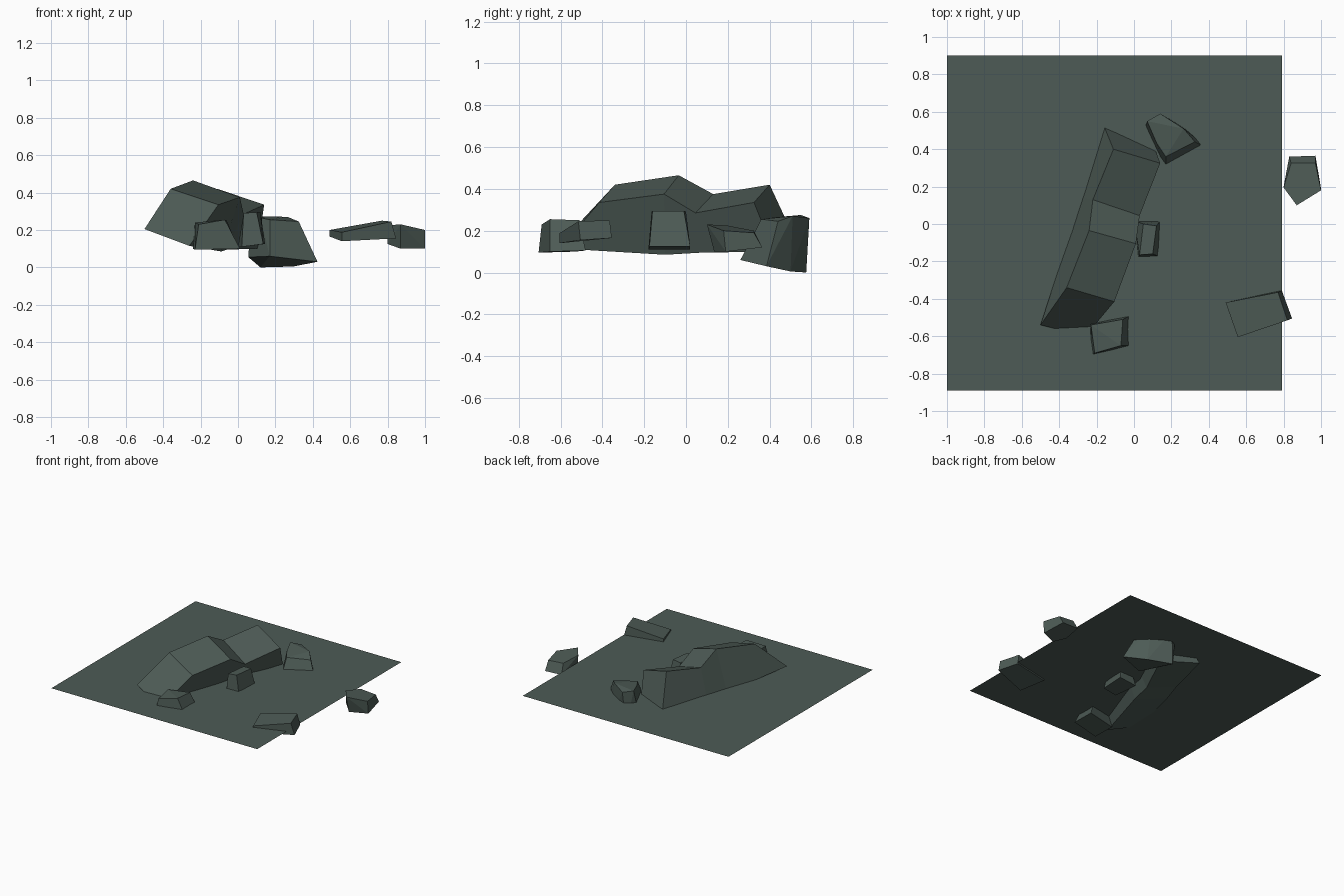
import bpy, bmesh

# one flat stone colour
stone = bpy.data.materials.new("dark_stone")
stone.diffuse_color = (0.075, 0.105, 0.092, 1)


def finish(name, bm):
    bmesh.ops.recalc_face_normals(bm, faces=bm.faces)
    me = bpy.data.meshes.new(name)
    bm.to_mesh(me)
    bm.free()
    me.materials.append(stone)
    ob = bpy.data.objects.new(name, me)
    bpy.context.collection.objects.link(ob)
    return ob


def hull_rock(name, pts):
    """Faceted stone: convex hull of its corners, coplanar triangles merged."""
    bm = bmesh.new()
    vs = [bm.verts.new(p) for p in pts]
    bmesh.ops.convex_hull(bm, input=vs)
    bmesh.ops.dissolve_limit(bm, angle_limit=0.14, verts=bm.verts, edges=bm.edges)
    finish(name, bm)


# ground sheet, slicing through the rocks
bm = bmesh.new()
bm.faces.new([bm.verts.new((x, y, 0.177)) for x, y in
              ((-1, -0.89), (0.79, -0.89), (0.79, 0.90), (-1, 0.90))])
finish("ground_sheet", bm)

# large ridge rock: four-sided rings (left bottom, left top, right top, right bottom)
rings = [
    [(-.50, -.54, .205), (-.36, -.34, .42), (-.105, -.415, .335), (-.26, -.60, .115)],
    [(-.335, -.03, .15), (-.24, -.035, .465), (.01, -.105, .375), (-.09, -.10, .085)],
    [(-.28, .14, .15), (-.22, .13, .375), (.03, .045, .285), (-.06, .07, .095)],
    [(-.165, .535, .13), (-.11, .40, .42), (.14, .325, .335), (.105, .42, .10)],
]
bm = bmesh.new()
loops = [[bm.verts.new(p) for p in r] for r in rings]
for a, b in zip(loops, loops[1:]):
    for i in range(4):
        j = (i + 1) % 4
        bm.faces.new((a[i], a[j], b[j], b[i]))
bm.faces.new(loops[0])
bm.faces.new(loops[-1])
finish("ridge_rock", bm)

# small scattered stones
hull_rock("front_stone", [
    (-.21, -.69, .23), (-.07, -.65, .255), (-.06, -.51, .25), (-.23, -.54, .24),
    (-.23, -.705, .095), (.01, -.65, .10), (0, -.48, .105), (-.24, -.53, .10)])
hull_rock("middle_stone", [
    (.03, -.165, .29), (.10, -.16, .295), (.12, -.01, .295), (.05, 0, .29),
    (.02, -.18, .11), (.135, -.175, .125), (.145, .02, .125), (0, .02, .11)])
hull_rock("back_stone", [
    (.12, .435, .265), (.07, .55, .275), (.14, .59, .26), (.265, .51, .27),
    (.325, .44, .245), (.17, .36, .255), (.425, .385, .03), (.295, .50, .005),
    (.12, .575, 0), (.055, .50, .055), (.17, .26, .06)])
hull_rock("outer_stone", [
    (.87, .10, .23), (.80, .195, .225), (.84, .325, .20), (.97, .325, .19), (1, .18, .20),
    (.87, .135, .10), (.80, .20, .125), (.83, .36, .125), (.97, .365, .12), (1, .19, .10)])
hull_rock("flat_stone", [
    (.49, -.42, .20), (.77, -.365, .25), (.82, -.515, .245), (.555, -.605, .188),
    (.49, -.42, .165), (.79, -.355, .165), (.845, -.505, .155), (.555, -.605, .14)])
